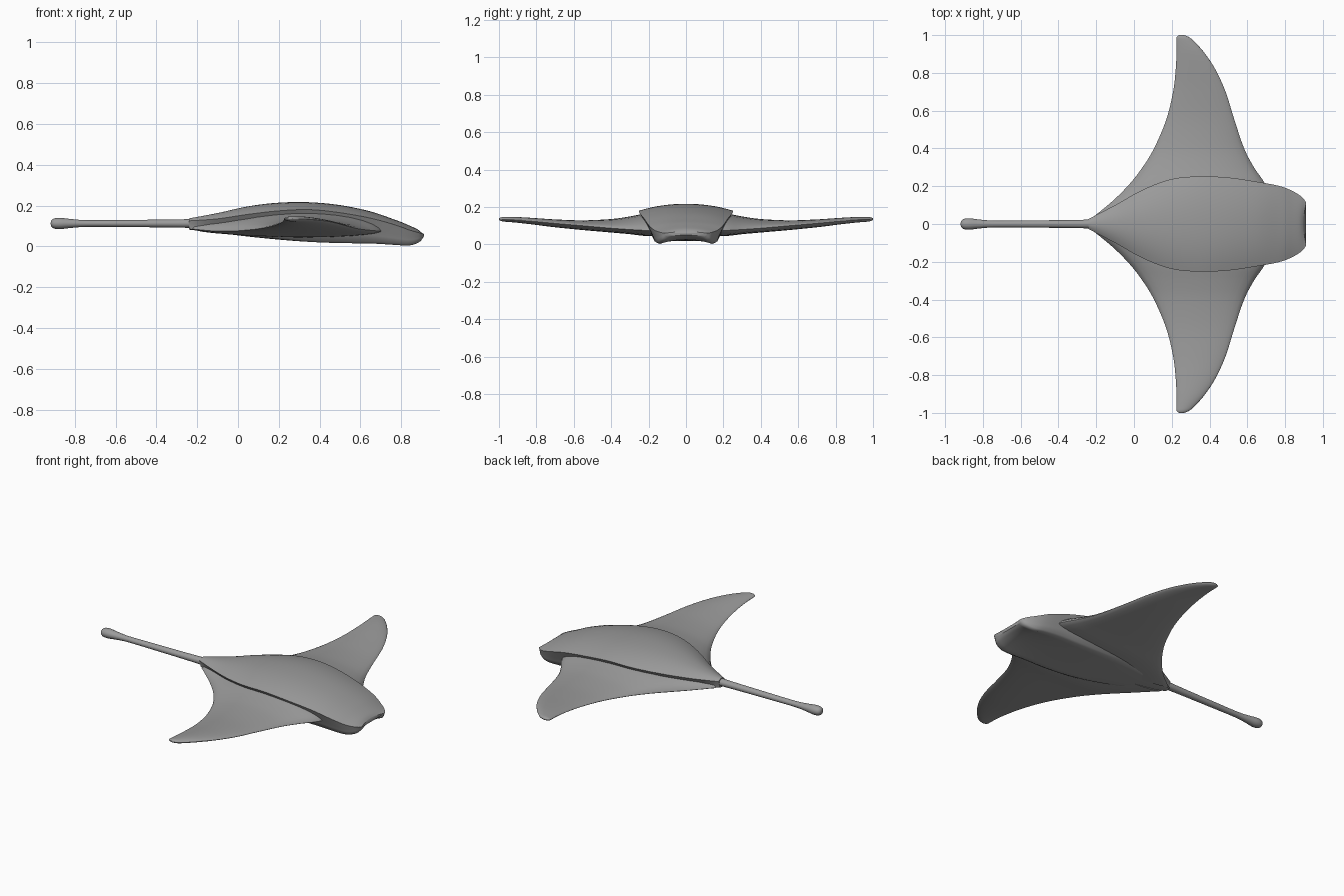
import bpy, bmesh, math

cube = bpy.data.objects.get("Cube")
if cube:
    bpy.data.objects.remove(cube, do_unlink=True)

grey = bpy.data.materials.new("ray grey")
grey.use_nodes = True
colour = (0.33, 0.33, 0.33, 1)
grey.diffuse_color = colour
bsdf = grey.node_tree.nodes["Principled BSDF"]
bsdf.inputs["Base Color"].default_value = colour
bsdf.inputs["Roughness"].default_value = 0.6


def smooth_table(rows, steps):
    """Catmull-Rom samples through rows of values."""
    out = []
    for i in range(len(rows) - 1):
        a, b, c, d = (rows[max(i - 1, 0)], rows[i], rows[i + 1],
                      rows[min(i + 2, len(rows) - 1)])
        for k in range(steps):
            t = k / steps
            out.append([q + t / 2 * (r - p + t * (2*p - 5*q + 4*r - s + t * (3*(q - r) + s - p)))
                        for p, q, r, s in zip(a, b, c, d)])
    return out + [list(rows[-1])]


def loft(name, rings, angle=50):
    """Skin closed rings and cap both ends."""
    bm = bmesh.new()
    loops = [[bm.verts.new(p) for p in ring] for ring in rings]
    n = len(rings[0])
    for a, b in zip(loops, loops[1:]):
        for i in range(n):
            bm.faces.new((a[i], a[(i + 1) % n], b[(i + 1) % n], b[i]))
    bm.faces.new(loops[0])
    bm.faces.new(loops[-1])
    bmesh.ops.recalc_face_normals(bm, faces=bm.faces)
    mesh = bpy.data.meshes.new(name)
    bm.to_mesh(mesh)
    bm.free()
    mesh.materials.append(grey)
    ob = bpy.data.objects.new(name, mesh)
    bpy.context.collection.objects.link(ob)
    bpy.ops.object.select_all(action="DESELECT")
    ob.select_set(True)
    bpy.context.view_layer.objects.active = ob
    bpy.ops.object.shade_smooth_by_angle(angle=math.radians(angle))
    return ob


# Body: x, half width, top, shoulder height, keel half width, keel, belly centre
body_rows = [
    (-.24, .027, .137, .125, .020, .085, .082),
    (-.10, .100, .163, .135, .060, .068, .066),
    (.05, .183, .196, .157, .110, .050, .048),
    (.20, .238, .214, .174, .145, .035, .033),
    (.35, .252, .216, .180, .162, .022, .022),
    (.50, .246, .202, .165, .170, .016, .018),
    (.65, .224, .171, .138, .170, .014, .020),
    (.77, .201, .130, .105, .165, .007, .024),
    (.84, .174, .104, .080, .152, .004, .027),
    (.89, .142, .084, .066, .132, .020, .038),
    (.912, .112, .068, .060, .108, .044, .050),
]


def body_ring(row):
    x, w, top, edge, kw, keel, belly = row
    half = []
    # domed back
    for i in range(9):
        u = i / 8
        half.append((w * u, edge + (top - edge) * (1 - u ** 2.2)))
    # flank sloping in to the keel
    for u in (.25, .5, .75):
        half.append((w + (kw - w) * u, edge + (keel + .012 - edge) * u))
    # rounded keel and hollow belly
    half.append((kw, keel + .008))
    for i in range(7):
        u = 1 - i / 6
        half.append((kw * .9 * u, belly + (keel - belly) * u * u))
    ring = half + [(-y, z) for y, z in half[-2:0:-1]]
    notch = .014 * max(0, (x - .8) / .11)
    return [(x - notch * (1 - min(1, abs(y) / w) ** 2), y, z) for y, z in ring]


loft("body", [body_ring(r) for r in smooth_table(body_rows, 5)])

# Wing: y, trailing x, leading x, edge height, top, bottom
wing_rows = [
    (.03, -.225, .72, .085, .150, .050),
    (.12, -.115, .72, .075, .165, .045),
    (.21, -.025, .695, .075, .166, .045),
    (.30, .045, .635, .080, .150, .055),
    (.40, .106, .583, .087, .136, .064),
    (.55, .170, .532, .100, .129, .077),
    (.70, .207, .485, .113, .134, .092),
    (.82, .221, .430, .124, .142, .107),
    (.91, .225, .370, .131, .147, .117),
    (.97, .224, .315, .134, .147, .122),
    (.99, .226, .290, .135, .145, .126),
    (1.0, .240, .265, .136, .140, .132),
]


def wing_ring(row):
    y, back, front, edge, top, bottom = row
    ring = []
    count = 28
    for i in range(count):
        a = 2 * math.pi * i / count
        c, s = math.cos(a), math.sin(a)
        x = (back + front) / 2 + (front - back) / 2 * c
        ring.append((x, y, edge + s * abs(s) ** .2 * (top - edge if s > 0 else edge - bottom)))
    return ring


wings = loft("wings", [wing_ring(r) for r in smooth_table(wing_rows, 4)], 70)
mirror = wings.modifiers.new("Mirror", "MIRROR")
mirror.use_axis = (False, True, False)
mirror.use_mirror_merge = False

# Tail with a bulb at the end: x, radius
tail_rows = [(-.20, .024), (-.35, .021), (-.55, .019), (-.74, .018), (-.82, .024),
             (-.87, .030), (-.90, .027), (-.914, .017), (-.918, .004)]
tail = []
for x, r in smooth_table(tail_rows, 4):
    tail.append([(x, r * math.cos(math.pi * i / 8), .112 + .92 * r * math.sin(math.pi * i / 8))
                 for i in range(16)])
loft("tail", tail, 70)
